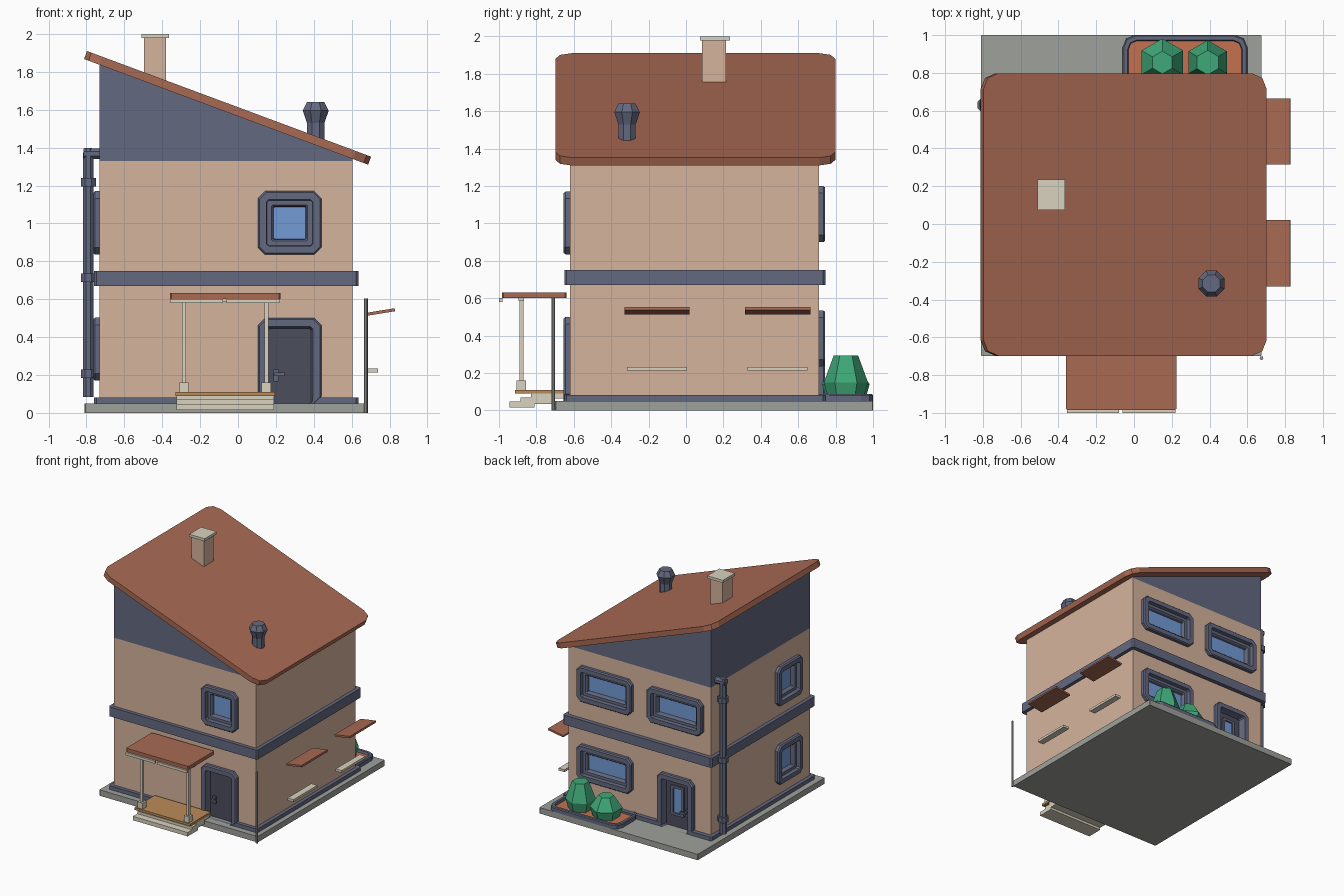
import bpy, bmesh, math
from mathutils import Matrix, Vector

if "Cube" in bpy.data.objects:
    bpy.data.objects.remove(bpy.data.objects["Cube"])


def mat(name, hexa):
    m = bpy.data.materials.new(name)
    c = [int(hexa[i:i + 2], 16) / 255 for i in (0, 2, 4)]
    m.diffuse_color = [((v + .055) / 1.055) ** 2.4 for v in c] + [1]
    m.use_nodes = True
    m.node_tree.nodes["Principled BSDF"].inputs["Base Color"].default_value = m.diffuse_color
    return m


TAN, ROOF, BLUE = mat("plaster", "d6b49d"), mat("roof_tile", "a96a54"), mat("blue_trim", "646980")
STONE, GLASS, CREAM = mat("stone", "9fa19b"), mat("glass", "739bd6"), mat("cream", "d9d2be")
WOOD, LEAF, SOIL, DOOR = mat("wood", "bb8b57"), mat("leaf", "3fa878"), mat("soil", "c4714f"), mat("door", "4b4d5c")


def finish(name, bm, m, M=None):
    me = bpy.data.meshes.new(name)
    if M:
        bm.transform(M)
    bm.to_mesh(me)
    bm.free()
    o = bpy.data.objects.new(name, me)
    bpy.context.collection.objects.link(o)
    if m:
        me.materials.append(m)
    return o


def rloop(x0, x1, y0, y1, r, n=1):
    """Rectangle outline with n-segment corners, counter-clockwise."""
    pts = []
    for cx, cy, a in ((x1 - r, y0 + r, -90), (x1 - r, y1 - r, 0), (x0 + r, y1 - r, 90), (x0 + r, y0 + r, 180)):
        for i in range(n + 1):
            t = math.radians(a + 90 * i / n)
            pts.append((cx + r * math.cos(t), cy + r * math.sin(t)))
    return pts


def loft(name, loops, m, M=None, cap0=True, cap1=True):
    """Skin a list of (outline, height) loops."""
    bm = bmesh.new()
    rings = [[bm.verts.new((x, y, d)) for x, y in pts] for pts, d in loops]
    for a, b in zip(rings, rings[1:]):
        for i in range(len(a)):
            j = (i + 1) % len(a)
            bm.faces.new((a[i], a[j], b[j], b[i]))
    if cap0:
        bm.faces.new(rings[0][::-1])
    if cap1:
        bm.faces.new(rings[-1])
    return finish(name, bm, m, M)


def slab(name, x0, x1, y0, y1, z0, z1, m, r=.004, n=1, M=None):
    p = rloop(x0, x1, y0, y1, r, n)
    return loft(name, [(p, z0), (p, z1)], m, M)


def box(name, x0, x1, y0, y1, z0, z1, m, M=None):
    p = [(x0, y0), (x1, y0), (x1, y1), (x0, y1)]
    return loft(name, [(p, z0), (p, z1)], m, M)


def lathe(name, prof, x, y, sides, m, turn=0., M=None):
    ring = lambda r: [(r * math.cos(turn + 2 * math.pi * i / sides), r * math.sin(turn + 2 * math.pi * i / sides))
                      for i in range(sides)]
    return loft(name, [(ring(r), z) for r, z in prof], m, M or Matrix.Translation((x, y, 0)))


def face_matrix(u, n, origin):
    return Matrix.Translation(origin) @ Matrix((u, (0, 0, 1), n)).transposed().to_4x4()


FRONT = face_matrix((1, 0, 0), (0, -1, 0), (0, -.62, 0))
LEFT = face_matrix((0, -1, 0), (-1, 0, 0), (-.73, 0, 0))
BACK = face_matrix((-1, 0, 0), (0, 1, 0), (0, .71, 0))

# ground slab
slab("ground_slab", -.81, .675, -.7, 1, 0, .05, STONE)

# walls, gable wedge and trim bands
walls = box("walls", -.73, .605, -.62, .71, .05, 1.33, TAN)
tri = [(-.73, 1.33), (.605, 1.33), (.605, 1.342), (-.73, 1.839)]
XZ = Matrix.Translation((0, .71, 0)) @ Matrix(((1, 0, 0, 0), (0, 0, -1, 0), (0, 1, 0, 0), (0, 0, 0, 1)))
gable = loft("gable_wedge", [(tri, 0), (tri, 1.33)], BLUE, XZ)
gable.data.materials.append(TAN)
for f in gable.data.polygons:
    if f.normal.x > .9:
        f.material_index = 1
slab("middle_band", -.76, .635, -.65, .745, .67, .75, BLUE, .012)
plinth = slab("plinth", -.76, .635, -.65, .745, .05, .082, BLUE, .012)

# roof
tilt = Matrix.Translation((-.055, .05, 1.61)) @ Matrix.Rotation(math.radians(20.4), 4, 'Y')
slab("roof", -.8, .8, -.748, .748, -.0225, .0225, ROOF, .085, 2, tilt)

# windows and doors: moulded frame, recessed panel, matching hole in the wall
cuts = bmesh.new()


def opening(name, M, u0, u1, v0, v1, door=False):
    def lp(inset, r):
        return rloop(u0 + inset, u1 - inset, v0 + (0 if door else inset), v1 - inset, r)
    steps = [(0, .038, 0), (0, .038, .024), (.008, .034, .034), (.045, .012, .034), (.048, .01, .002)]
    if door:
        steps += [(.055, .008, -.025)]
    else:
        steps += [(.072, .006, .002), (.08, .005, -.008), (.083, .005, -.03)]
    loft(name + "_frame", [(lp(i, r), d) for i, r, d in steps], BLUE, M, False, False)
    i, r, d = steps[-1]
    loft(name + ("_panel" if door else "_glass"), [(lp(i, r), d)], DOOR if door else GLASS, M, False)
    b, t = (v0 - .02 if door else v0 + .047), v1 - .047
    C = M @ Matrix.Translation(((u0 + u1) / 2, (b + t) / 2, .02)) @ Matrix.Diagonal((u1 - u0 - .094, t - b, .16, 1))
    bmesh.ops.create_cube(cuts, size=1, matrix=C)


opening("front_window", FRONT, .105, .44, .835, 1.17)
opening("front_door", FRONT, .105, .44, .05, .5, True)
opening("left_upper_window", LEFT, .15, .485, .835, 1.17)
opening("left_lower_window", LEFT, .15, .485, .17, .503)
opening("back_upper_window_a", BACK, -.515, .005, .9, 1.2)
opening("back_upper_window_b", BACK, .145, .665, .9, 1.2)
opening("back_lower_window", BACK, -.515, .005, .235, .535)
opening("back_door", BACK, .24, .58, .05, .5, True)

cutter = finish("opening_cutter", cuts, None)
cutter.hide_render = True
for o in (walls, plinth):
    b = o.modifiers.new("openings", 'BOOLEAN')
    b.object, b.operation, b.solver = cutter, 'DIFFERENCE', 'EXACT'
    bpy.context.view_layer.objects.active = o
    bpy.ops.object.modifier_apply(modifier=b.name)
bpy.data.objects.remove(cutter)

# door handles and back door light
for nm, M, u, s in (("front", FRONT, .2, 1), ("back", BACK, .495, -1)):
    box(nm + "_handle_plate", u - .013, u + .013, .165, .23, -.026, -.012, BLUE, M)
    box(nm + "_handle_stem", u - .008, u + .008, .197, .213, -.014, .015, BLUE, M)
    a, c = sorted((u - s * .008, u + s * .045))
    box(nm + "_handle_lever", a, c, .196, .214, .008, .022, BLUE, M)
fr = [(rloop(.345 + i, .465 - i, .15 + i, .4 - i, .004), d) for i, d in ((0, -.026), (0, -.012), (.02, -.012), (.022, -.022))]
loft("back_door_light_frame", fr, BLUE, BACK, False, False)
loft("back_door_light_glass", fr[-1:], GLASS, BACK, False)

# chimney and roof vent
box("chimney", -.495, -.38, .085, .215, 1.68, 1.98, TAN)
box("chimney_cap", -.51, -.365, .075, .235, 1.978, 2, CREAM)
lathe("roof_vent", [(.05, 1.38), (.05, 1.53), (.074, 1.595), (.05, 1.64)], .41, -.315, 8, BLUE, math.pi / 8)

# drainpipe with collars and elbow
lathe("drainpipe", [(.03, .085), (.03, 1.37), (.022, 1.397)], -.79, .63, 8, BLUE, math.pi / 8)
for i, z in enumerate((.185, .69, 1.195)):
    lathe(f"pipe_collar_{i}", [(.043, z), (.043, z + .045)], -.79, .63, 8, BLUE, math.pi / 8)
lathe("pipe_elbow", [(.03, -.025), (.03, .09)], 0, 0, 8, BLUE, math.pi / 8,
      Matrix.Translation((-.79, .63, 1.368)) @ Matrix.Rotation(math.pi / 2, 4, 'Y'))

# porch: steps, deck, posts, roof and gutters
for i, (y0, y1, z0, z1) in enumerate(((-.945, -.81, .015, .048), (-.885, -.72, .035, .07), (-.83, -.65, .065, .09))):
    box(f"porch_step_{i}", -.325, .19, y0, y1, z0, z1, CREAM)
box("porch_deck", -.33, .195, -.915, -.645, .09, .11, WOOD)
for nm, x in (("left", -.285), ("right", .15)):
    box(f"porch_post_{nm}", x - .011, x + .011, -.891, -.869, .1, .605, CREAM)
    box(f"porch_post_base_{nm}", x - .025, x + .025, -.905, -.855, .11, .16, CREAM)
box("porch_beam", -.345, .21, -.895, -.865, .585, .602, CREAM)
slab("porch_roof", -.36, .225, -.985, -.64, .602, .632, ROOF, .008)
for nm, a, b in (("left", -.355, -.08), ("right", -.06, .22)):
    box(f"porch_gutter_{nm}", a, b, -1, -.982, .58, .602, CREAM)

# right side awnings, sills and the corner pole
for nm, y in (("front", -.155), ("back", .49)):
    box(f"awning_{nm}", -.072, .072, y - .175, y + .175, -.008, .008, ROOF,
        Matrix.Translation((.757, 0, .533)) @ Matrix.Rotation(-.16, 4, 'Y'))
    box(f"sill_{nm}", .685, .74, y - .16, y + .16, .213, .233, CREAM)
lathe("corner_pole", [(.01, 0), (.01, .605)], .675, -.71, 8, STONE)

# planter with low-poly bushes
rim = [(rloop(-.06 + i, .6 - i, .7, 1 - i, .065 - i * .6, 2), z) for i, z in
       ((0, .05), (0, .08), (.006, .087), (.026, .087), (.03, .066))]
loft("planter_rim", rim, BLUE, None, True, False)
loft("planter_soil", rim[-1:], SOIL, None, False)
lathe("bush_wide", [(.105, .066), (.127, .14), (.06, .24)], .15, .855, 6, LEAF, math.pi / 6)
lathe("bush_tall", [(.095, .066), (.118, .15), (.065, .295)], .39, .855, 6, LEAF, math.pi / 6)
